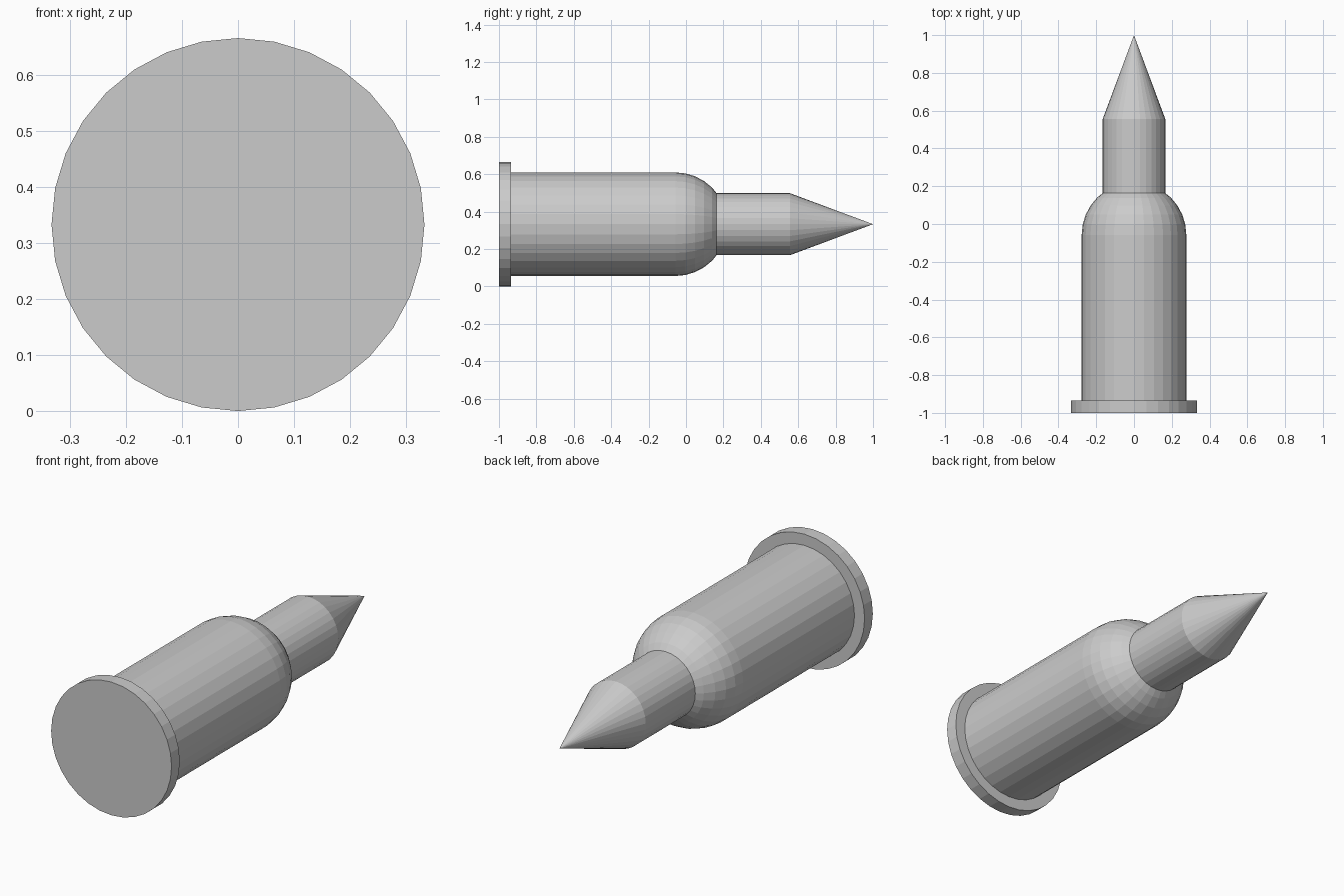
import bpy, bmesh
from math import sin, cos, pi

if "Cube" in bpy.data.objects:
    bpy.data.objects.remove(bpy.data.objects["Cube"])

SIDES = 32
AXIS_Z = 0.333


def lathe(name, profile):
    """Turn a closed (y, radius) profile around the horizontal long axis."""
    bm = bmesh.new()
    rings = []
    for y, r in profile:
        if r == 0:
            rings.append([bm.verts.new((0, y, AXIS_Z))] * SIDES)
        else:
            rings.append([bm.verts.new((r * sin(2 * pi * i / SIDES), y,
                                        AXIS_Z + r * cos(2 * pi * i / SIDES)))
                          for i in range(SIDES)])
    for a, b in zip(rings, rings[1:]):
        for i in range(SIDES):
            j = (i + 1) % SIDES
            bm.faces.new(list(dict.fromkeys((a[i], a[j], b[j], b[i]))))
    # Flat caps on open ends
    for (y, r), ring in ((profile[0], rings[0]), (profile[-1], rings[-1])):
        if r > 0:
            bm.faces.new(ring)
    bmesh.ops.recalc_face_normals(bm, faces=bm.faces)
    mesh = bpy.data.meshes.new(name)
    bm.to_mesh(mesh)
    bm.free()
    obj = bpy.data.objects.new(name, mesh)
    bpy.context.collection.objects.link(obj)
    return obj


# Base flange
lathe("base_flange", [(-1.0, 0.333), (-0.935, 0.333)])

# Main body with rounded shoulder
R, DOME_Y = 0.277, -0.057
dome = [(DOME_Y + R * sin(k * pi / 16), R * cos(k * pi / 16)) for k in range(8)]
lathe("body_with_shoulder", [(-0.96, R)] + dome + [(DOME_Y + R, 0)])

# Narrow neck with pointed tip
lathe("neck_with_tip", [(0.05, 0.166), (0.555, 0.166), (1.0, 0)])
